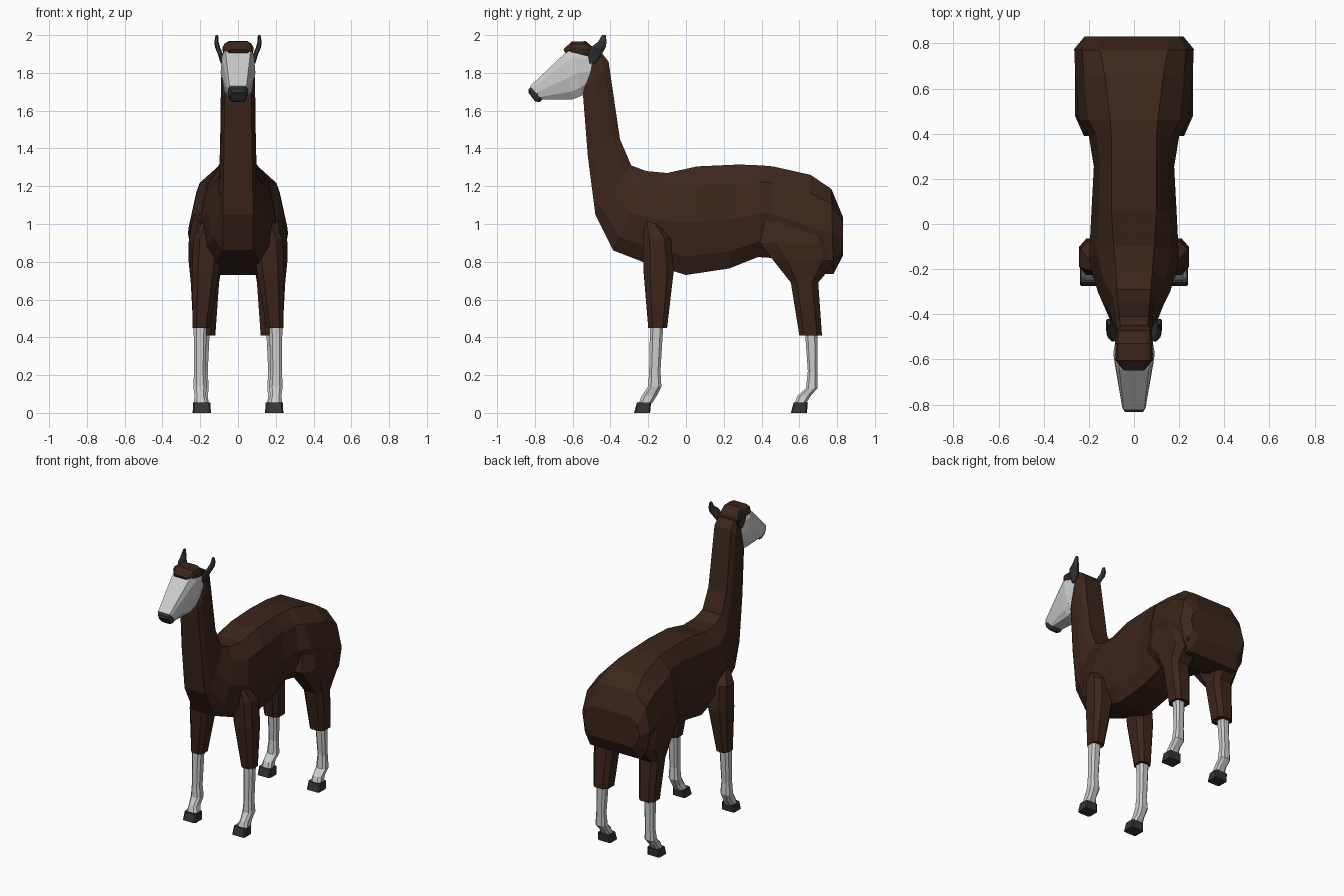
import bpy, bmesh


def material(name, rgb):
    m = bpy.data.materials.new(name)
    m.diffuse_color = (*rgb, 1)
    return m


BROWN = material("brown_wool", (0.045, 0.019, 0.011))
WHITE = material("pale_hair", (0.6, 0.6, 0.6))
DARK = material("dark_horn", (0.035, 0.035, 0.04))


def loft(name, rings, mat, mirror=False):
    """Skin a list of equal-length point rings and cap both ends."""
    bm = bmesh.new()
    loops = [[bm.verts.new(p) for p in ring] for ring in rings]
    n = len(loops[0])
    for a, b in zip(loops, loops[1:]):
        for i in range(n):
            j = (i + 1) % n
            bm.faces.new((a[i], a[j], b[j], b[i]))
    bm.faces.new(loops[0])
    bm.faces.new(loops[-1])
    bmesh.ops.recalc_face_normals(bm, faces=bm.faces[:])
    me = bpy.data.meshes.new(name)
    bm.to_mesh(me)
    bm.free()
    me.materials.append(mat)
    ob = bpy.data.objects.new(name, me)
    bpy.context.collection.objects.link(ob)
    if mirror:
        ob.modifiers.new("Mirror", "MIRROR")
    return ob


def section(ty, tz, by, bz, wt, w, wb):
    """Symmetric ten-sided ring from a top point to a bottom point."""
    half = [(wt, 1), (wt + 0.7 * (w - wt), 0.82), (w, 0.48),
            (wb + 0.65 * (w - wb), 0.17), (wb, 0)]
    pts = [(x, by + (ty - by) * t, bz + (tz - bz) * t) for x, t in half]
    return pts + [(-x, y, z) for x, y, z in reversed(pts)]


def slab(z, y0, y1, x0, x1, c=0.22, tilt=0):
    """Level ring with chamfered corners, for legs and ears."""
    uv = [(c, 0), (1 - c, 0), (1, c), (1, 1 - c), (1 - c, 1), (c, 1), (0, 1 - c), (0, c)]
    return [(x0 + (x1 - x0) * u, y0 + (y1 - y0) * v, z + tilt * v) for u, v in uv]


# Neck, torso and rump in one skin
loft("neck_and_body", [section(*s) for s in (
    (-0.45, 1.91, -0.50, 1.90, 0.06, 0.075, 0.06),
    (-0.41, 1.86, -0.545, 1.68, 0.065, 0.09, 0.07),
    (-0.35, 1.45, -0.52, 1.36, 0.07, 0.095, 0.075),
    (-0.29, 1.31, -0.48, 1.05, 0.075, 0.105, 0.08),
    (-0.21, 1.28, -0.385, 0.86, 0.08, 0.16, 0.08),
    (-0.10, 1.27, -0.23, 0.80, 0.09, 0.20, 0.11),
    (0.06, 1.305, 0.0, 0.73, 0.10, 0.19, 0.12),
    (0.28, 1.315, 0.23, 0.765, 0.10, 0.178, 0.11),
    (0.40, 1.31, 0.38, 0.825, 0.10, 0.20, 0.10),
    (0.46, 1.305, 0.46, 0.82, 0.105, 0.245, 0.12),
    (0.66, 1.26, 0.64, 0.74, 0.13, 0.26, 0.17),
    (0.77, 1.185, 0.78, 0.735, 0.15, 0.265, 0.20),
    (0.83, 1.04, 0.83, 0.83, 0.15, 0.22, 0.16))], BROWN)

# Head
loft("face", [section(*s) for s in (
    (-0.49, 1.90, -0.52, 1.72, 0.06, 0.08, 0.05),
    (-0.60, 1.93, -0.55, 1.68, 0.07, 0.092, 0.05),
    (-0.645, 1.90, -0.60, 1.66, 0.065, 0.085, 0.045),
    (-0.825, 1.73, -0.765, 1.66, 0.045, 0.055, 0.035))], WHITE)
loft("nose", [section(*s) for s in (
    (-0.815, 1.73, -0.755, 1.665, 0.046, 0.056, 0.036),
    (-0.833, 1.715, -0.775, 1.645, 0.04, 0.05, 0.03),
    (-0.834, 1.695, -0.80, 1.65, 0.03, 0.04, 0.025))], DARK)
loft("hair_tuft", [section(*s) for s in (
    (-0.65, 1.925, -0.635, 1.90, 0.035, 0.05, 0.035),
    (-0.605, 1.965, -0.60, 1.90, 0.05, 0.083, 0.07),
    (-0.53, 1.968, -0.53, 1.89, 0.05, 0.083, 0.07),
    (-0.48, 1.925, -0.46, 1.88, 0.05, 0.075, 0.06))], BROWN)
loft("ears", [slab(*s) for s in (
    (1.85, -0.51, -0.48, 0.07, 0.092, 0.25),
    (1.90, -0.52, -0.445, 0.08, 0.107, 0.25),
    (1.935, -0.505, -0.425, 0.095, 0.122, 0.25),
    (1.965, -0.465, -0.42, 0.103, 0.125, 0.25),
    (2.0, -0.445, -0.425, 0.105, 0.119, 0.25))], DARK, True)

# Front legs
loft("front_upper_legs", [slab(*s) for s in (
    (1.03, -0.22, -0.17, 0.10, 0.18),
    (0.92, -0.225, -0.08, 0.08, 0.238),
    (0.75, -0.225, -0.065, 0.10, 0.243),
    (0.45, -0.20, -0.10, 0.15, 0.24))], BROWN, True)
loft("front_lower_legs", [slab(*s) for s in (
    (0.47, -0.19, -0.12, 0.165, 0.235),
    (0.22, -0.195, -0.135, 0.172, 0.232),
    (0.14, -0.20, -0.13, 0.165, 0.237),
    (0.09, -0.235, -0.155, 0.17, 0.23),
    (0.05, -0.25, -0.18, 0.155, 0.235))], WHITE, True)

# Hind legs
loft("hind_upper_legs", [slab(*s) for s in (
    (1.03, 0.42, 0.74, 0.10, 0.24),
    (0.90, 0.39, 0.80, 0.08, 0.262),
    (0.81, 0.46, 0.80, 0.08, 0.262),
    (0.69, 0.555, 0.70, 0.10, 0.25),
    (0.41, 0.60, 0.72, 0.12, 0.235))], BROWN, True)
loft("hind_lower_legs", [slab(*s) for s in (
    (0.43, 0.63, 0.695, 0.15, 0.22),
    (0.22, 0.645, 0.695, 0.16, 0.22),
    (0.13, 0.635, 0.695, 0.155, 0.228),
    (0.09, 0.59, 0.66, 0.16, 0.225),
    (0.05, 0.575, 0.635, 0.155, 0.23))], WHITE, True)

# Hooves
for name, y in (("front_hooves", -0.275), ("hind_hooves", 0.555)):
    loft(name, [slab(0, y, y + 0.085, 0.143, 0.24, 0.08),
                slab(0.055, y + 0.015, y + 0.09, 0.147, 0.238, 0.1)], DARK, True)
